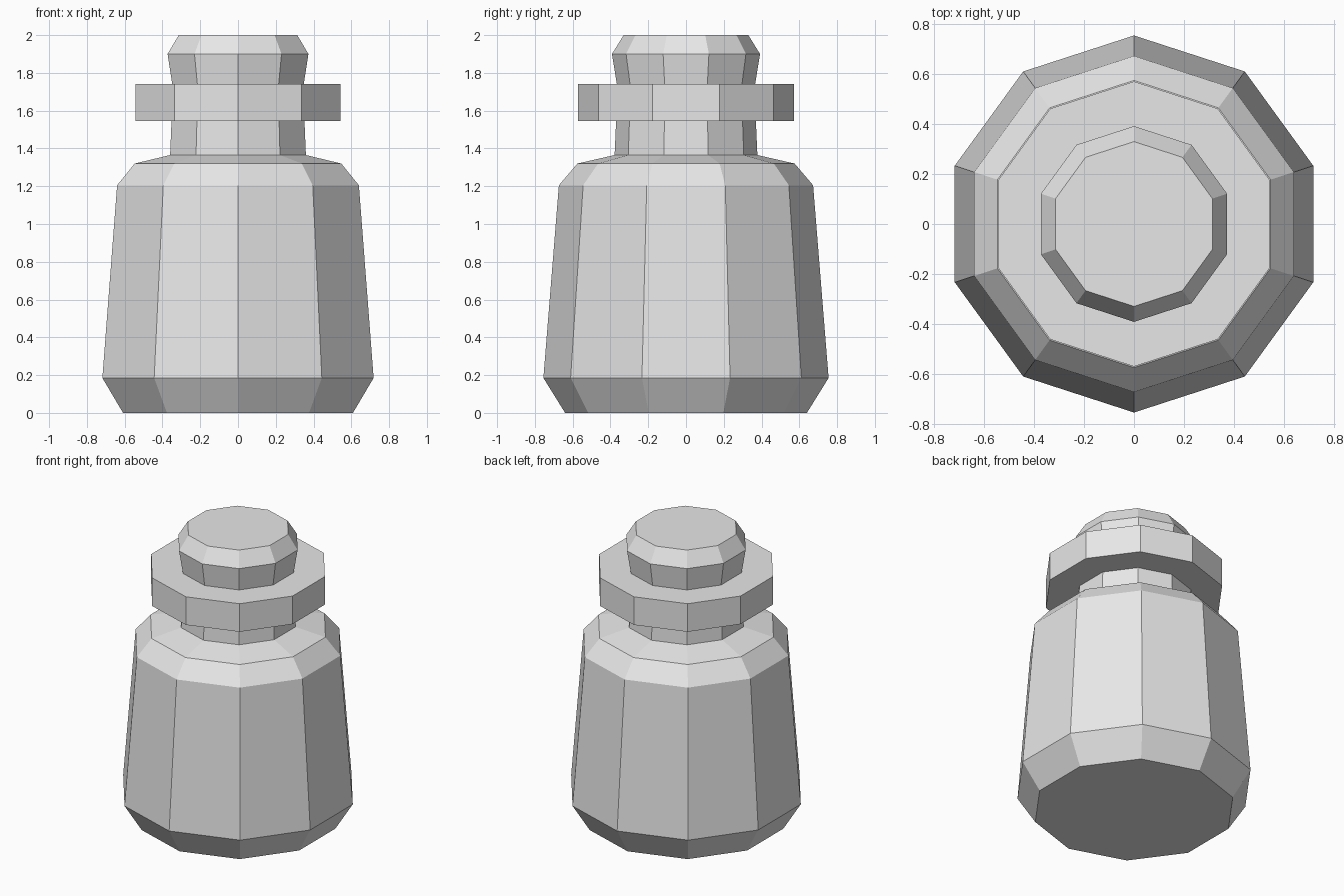
import bpy
import bmesh
from math import cos, sin, tau

SIDES = 10

cube = bpy.data.objects.get("Cube")
if cube:
    bpy.data.objects.remove(cube, do_unlink=True)

grey = bpy.data.materials.new("plain_grey")
grey.use_nodes = True
colour = (0.8, 0.8, 0.8, 1)
grey.diffuse_color = colour
grey.node_tree.nodes["Principled BSDF"].inputs["Base Color"].default_value = colour


def lathe(name, profile, cap_bottom=False, cap_top=False):
    """Turn (radius, height) points into a flat-shaded ten-sided part."""
    bm = bmesh.new()
    rings = []
    for radius, z in profile:
        # Corners point straight to the front and back
        rings.append([bm.verts.new((radius * sin(tau * i / SIDES),
                                    -radius * cos(tau * i / SIDES), z))
                      for i in range(SIDES)])
    for low, high in zip(rings, rings[1:]):
        for i in range(SIDES):
            j = (i + 1) % SIDES
            bm.faces.new((low[i], low[j], high[j], high[i]))
    if cap_bottom:
        bm.faces.new(rings[0][::-1])
    if cap_top:
        bm.faces.new(rings[-1])
    mesh = bpy.data.meshes.new(name)
    bm.to_mesh(mesh)
    bm.free()
    mesh.materials.append(grey)
    obj = bpy.data.objects.new(name, mesh)
    bpy.context.collection.objects.link(obj)
    return obj


# Bottle body: chamfered foot, tapering wall, sloped shoulder
lathe("bottle_body", [(0.64, 0), (0.755, 0.185), (0.673, 1.205),
                      (0.575, 1.32), (0.378, 1.365)], cap_bottom=True)

# Neck between shoulder and collar
lathe("bottle_neck", [(0.378, 1.365), (0.37, 1.545)])

# Wide collar with flat underside and top
lathe("collar", [(0.37, 1.545), (0.571, 1.545), (0.571, 1.74), (0.366, 1.74)])

# Flared stopper with a chamfered top
lathe("stopper", [(0.366, 1.74), (0.392, 1.9), (0.33, 2)], cap_top=True)
